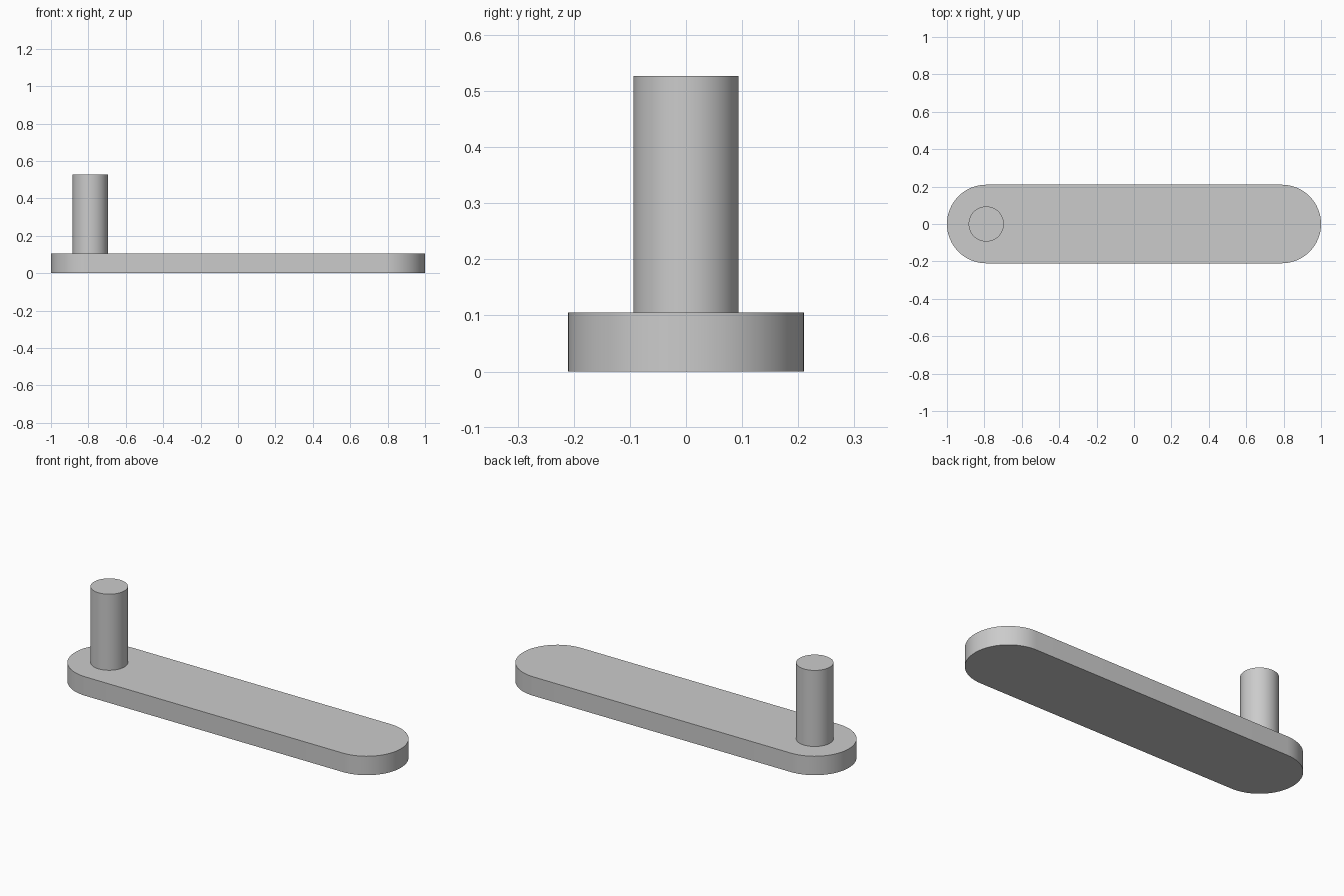
import bpy
import bmesh
from math import cos, sin, pi, radians

cube = bpy.data.objects.get("Cube")
if cube:
    bpy.data.objects.remove(cube, do_unlink=True)

# Single plain grey finish
GREY = (0.6, 0.6, 0.6, 1.0)
grey = bpy.data.materials.new("plain_grey")
grey.use_nodes = True
grey.diffuse_color = GREY
grey.node_tree.nodes["Principled BSDF"].inputs["Base Color"].default_value = GREY

BAR_RADIUS = 0.21
END_X = 1 - BAR_RADIUS
BAR_TOP = 0.105
PIN_RADIUS = 0.094
PIN_TOP = 0.527


def arc(cx, radius, start, sweep, steps):
    """Points along an arc, both ends included."""
    angles = [start + sweep * i / steps for i in range(steps + 1)]
    return [(cx + radius * cos(a), radius * sin(a)) for a in angles]


def extruded(name, outline, z0, z1):
    """Closed solid from a counter-clockwise outline."""
    bm = bmesh.new()
    base = bm.faces.new([bm.verts.new((x, y, z0)) for x, y in outline])
    top = bmesh.ops.extrude_face_region(bm, geom=[base], use_keep_orig=True)
    verts = [v for v in top["geom"] if isinstance(v, bmesh.types.BMVert)]
    bmesh.ops.translate(bm, verts=verts, vec=(0, 0, z1 - z0))
    bmesh.ops.recalc_face_normals(bm, faces=bm.faces)
    mesh = bpy.data.meshes.new(name)
    bm.to_mesh(mesh)
    bm.free()
    mesh.materials.append(grey)
    obj = bpy.data.objects.new(name, mesh)
    bpy.context.collection.objects.link(obj)
    bpy.ops.object.select_all(action="DESELECT")
    obj.select_set(True)
    bpy.context.view_layer.objects.active = obj
    bpy.ops.object.shade_smooth_by_angle(angle=radians(30))
    return obj


# Flat arm with fully rounded ends
arm_outline = (arc(END_X, BAR_RADIUS, -pi / 2, pi, 32)
               + arc(-END_X, BAR_RADIUS, pi / 2, pi, 32))
extruded("crank_arm", arm_outline, 0, BAR_TOP)

# Upright handle pin, concentric with the right-hand end
pin_outline = arc(-END_X, PIN_RADIUS, 0, 2 * pi, 64)[:-1]
extruded("handle_pin", pin_outline, BAR_TOP, PIN_TOP)
